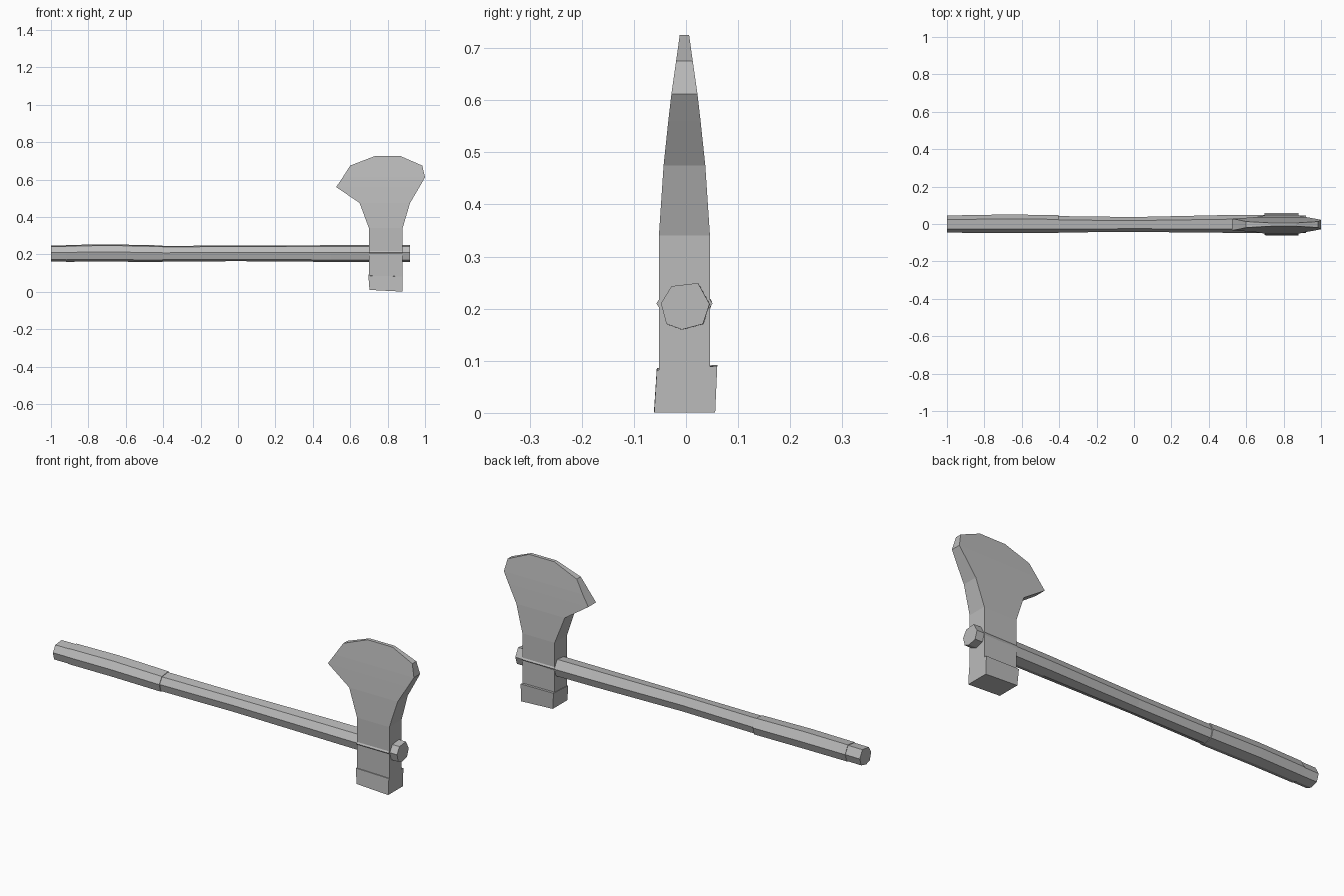
import bpy, bmesh, math

grey = bpy.data.materials.new("plain_grey")
grey.diffuse_color = (0.5, 0.5, 0.5, 1)


def loft(name, rings):
    """Skin a list of equal-length closed rings and cap both ends."""
    bm = bmesh.new()
    loops = [[bm.verts.new(p) for p in ring] for ring in rings]
    n = len(loops[0])
    for a, b in zip(loops, loops[1:]):
        for i in range(n):
            j = (i + 1) % n
            bm.faces.new((a[i], a[j], b[j], b[i]))
    bm.faces.new(loops[0])
    bm.faces.new(loops[-1])
    bmesh.ops.recalc_face_normals(bm, faces=bm.faces)
    mesh = bpy.data.meshes.new(name)
    bm.to_mesh(mesh)
    bm.free()
    mesh.materials.append(grey)
    obj = bpy.data.objects.new(name, mesh)
    bpy.context.collection.objects.link(obj)
    return obj


# Seven-sided, slightly irregular wooden section (y, z offsets from the axis)
SECTION = [(-0.048, 0.005), (-0.027, 0.039), (0.026, 0.045), (0.049, 0.004),
           (0.036, -0.035), (-0.006, -0.046), (-0.037, -0.035)]


def shaft(name, stations):
    """Stations are (x, centre y, centre z, width scale, height scale)."""
    return loft(name, [[(x, cy + y * sy, cz + z * sz) for y, z in SECTION]
                       for x, cy, cz, sy, sz in stations])


# Handle with a narrow waist
shaft("handle", [(-1.0, -0.001, 0.205, 0.94, 0.94), (-0.7, -0.001, 0.207, 0.94, 0.95),
                 (-0.4, -0.002, 0.204, 0.90, 0.92), (0.0, -0.003, 0.206, 0.82, 0.92),
                 (0.5, 0.0, 0.205, 0.98, 0.98), (0.72, 0.0, 0.204, 1.0, 1.0),
                 (0.92, -0.002, 0.205, 0.96, 0.98)])

# Slightly thicker grip sleeve
shaft("grip", [(-0.92, -0.001, 0.206, 0.99, 0.99), (-0.68, 0.0, 0.208, 1.03, 1.01),
               (-0.405, -0.001, 0.204, 1.0, 0.98)])

# Blade: height, left x, right x, half thickness
ROWS = [(0.07, 0.70, 0.88, 0.049), (0.34, 0.70, 0.88, 0.049),
        (0.475, 0.65, 0.92, 0.040), (0.56, 0.525, 0.97, 0.031),
        (0.612, 0.56, 1.0, 0.025), (0.675, 0.60, 0.985, 0.016),
        (0.725, 0.73, 0.87, 0.009)]
loft("axe_blade", [[(l, -0.003 - t, z), (r, -0.003 - t, z),
                    (r, -0.003 + t, z), (l, -0.003 + t, z)]
                   for z, l, r, t in ROWS])

# Hammer-like block at the back of the head, a little skewed
loft("poll", [[(0.703, -0.061, 0.010), (0.88, -0.061, 0.001),
               (0.88, 0.056, 0.001), (0.703, 0.056, 0.010)],
              [(0.697, -0.056, 0.086), (0.88, -0.056, 0.082),
               (0.88, 0.060, 0.090), (0.697, 0.060, 0.092)]])


# Small wedge tips where the handle meets the sides of the head
for side, name in ((-1, "front_wedge"), (1, "back_wedge")):
    y = -0.003 + side * 0.046
    loft(name, [[(x, y, 0.198), (x, y + side * 0.008, 0.210), (x, y, 0.222)]
                for x in (0.70, 0.88)])
